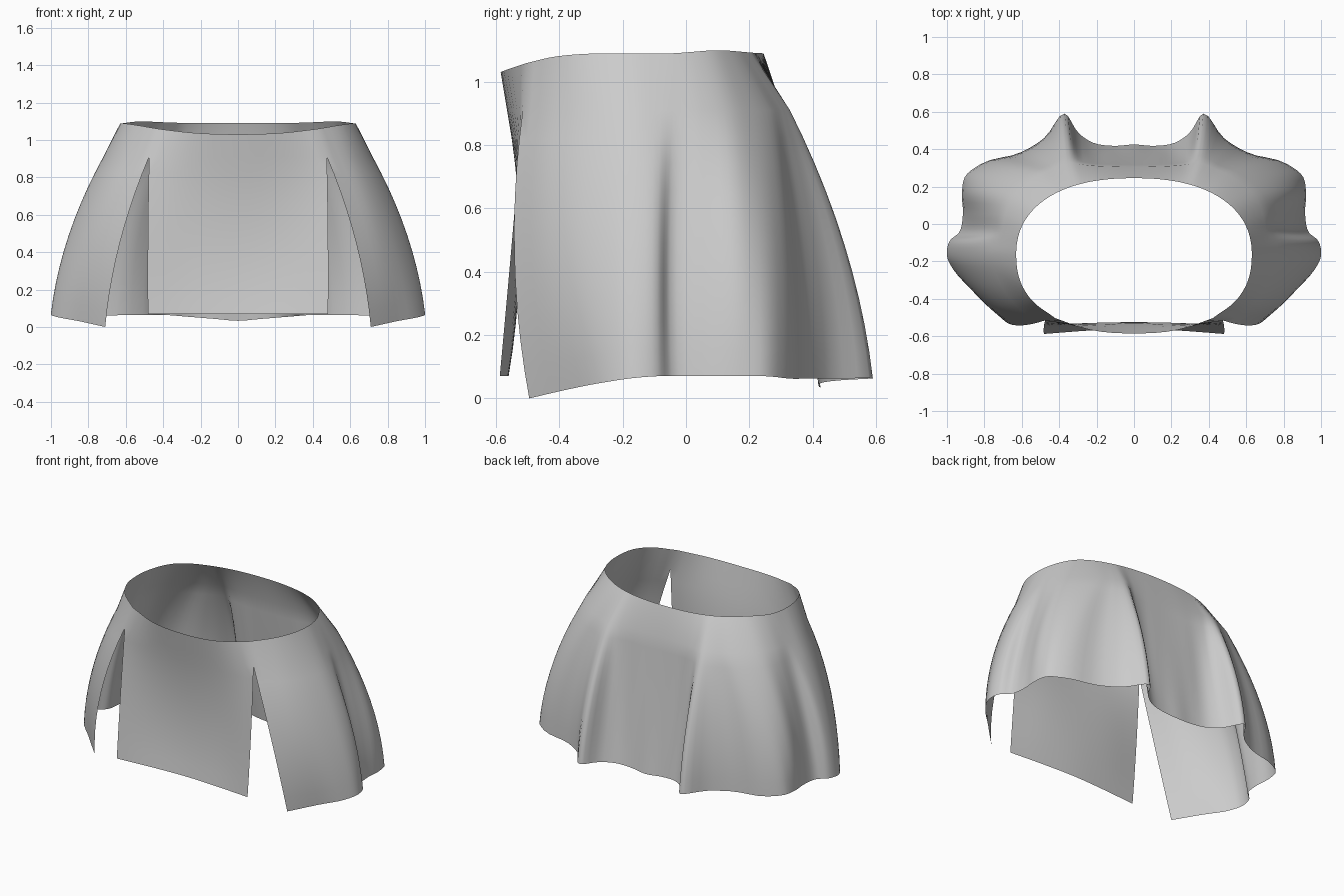
import bpy, bmesh, math
from mathutils import Vector

if "Cube" in bpy.data.objects:
    bpy.data.objects.remove(bpy.data.objects["Cube"])

YOKE = 0.91      # height where the front slits begin
ROWS = 10        # rows of faces from yoke to hem
SUB = 4          # steps between fold columns

# fold columns: waist angle (0 front, 180 back), then x,y at yoke, half drop, hem
FRONT = [
    (0, 0, -.565, 0, -.525, 0, -.56),
    (19, .25, -.55, .245, -.53, .245, -.57),
    (39, .475, -.515, .482, -.55, .482, -.588),
]
SIDE = [
    (39, .475, -.515, .63, -.542, .71, -.495),
    (59, .61, -.41, .765, -.43, .85, -.36),
    (73, .69, -.28, .87, -.275, .965, -.245),
    (90, .72, -.16, .905, -.17, 1.0, -.17),
    (99, .71, -.08, .895, -.09, .985, -.09),
    (106, .705, -.03, .845, -.05, .935, -.045),
    (115, .69, .05, .84, .055, .915, .05),
    (125, .65, .14, .845, .168, .92, .17),
    (134, .58, .21, .80, .248, .905, .25),
]
BACK = [
    (141, .50, .265, .71, .313, .82, .32),
    (147, .43, .297, .555, .36, .60, .385),
    (150, .40, .31, .46, .42, .48, .46),
    (154, .345, .328, .362, .50, .37, .59),
    (160, .28, .318, .29, .40, .295, .485),
    (164.5, .22, .312, .23, .37, .22, .435),
    (173, .11, .307, .12, .362, .11, .418),
    (180, 0, .305, 0, .362, 0, .425),
]


def waist_point(deg):
    """Slightly squared oval waistline that dips at the front."""
    s, c = math.sin(math.radians(deg)), math.cos(math.radians(deg))
    x = .63 * abs(s) ** .87 if deg < 180 else 0
    y = -.17 - math.copysign(.415 * abs(c) ** .87, c)
    z = 1.088 - .058 * max(0, (-y - .3) / .285) ** 2
    return Vector((x, y, z + .011 * math.exp(-((y - .1) / .1) ** 2)))


def hem_height(x, y, panel):
    if panel:
        return .07
    if y > .3:
        return .033 + .03 * min(x / .37, 1)
    return .07 - .07 * max(0, (-.1 - y) / .395) ** 1.4


def column(data, panel):
    """Waist point followed by a curved drop from yoke to hem."""
    a, x0, y0, x1, y1, x2, y2 = data
    top = Vector((x0, y0, YOKE))
    hem = Vector((x2, y2, hem_height(x2, y2, panel)))
    mid = Vector((x1, y1, (top.z + hem.z) / 2))
    pts = [waist_point(a)]
    for i in range(ROWS + 1):
        t = i / ROWS
        pts.append(top * (1 - t) * (1 - 2 * t) + mid * 4 * t * (1 - t) + hem * t * (2 * t - 1))
    return pts


def flip(p):
    return Vector((-p.x, p.y, p.z))


def smooth_row(p):
    """Smooth curve through one row, mirrored at the centre line."""
    first = flip(p[1]) if p[0].x < .001 else p[0] * 2 - p[1]
    last = flip(p[-2]) if p[-1].x < .001 else p[-1] * 2 - p[-2]
    q = [first] + p + [last]
    out = []
    for i in range(1, len(q) - 2):
        a, b, c, d = q[i - 1:i + 3]
        # tangents weighted by spacing so uneven folds stay clean
        l0, l1, l2 = [max((v - u).length, 1e-4) for u, v in ((a, b), (b, c), (c, d))]
        m0 = ((b - a) / l0 * l1 + (c - b) / l1 * l0) / (l0 + l1) * l1
        m1 = ((c - b) / l1 * l2 + (d - c) / l2 * l1) / (l1 + l2) * l1
        for k in range(SUB):
            t = k / SUB
            out.append(b * (2 * t**3 - 3 * t**2 + 1) + m0 * (t**3 - 2 * t**2 + t)
                       + c * (3 * t**2 - 2 * t**3) + m1 * (t**3 - t**2))
    return out + [p[-1]]


def add_cloth(bm, columns, panel):
    cols = [column(c, panel) for c in columns]
    grid = [[bm.verts.new(p) for p in smooth_row(list(row))] for row in zip(*cols)]
    for r0, r1 in zip(grid, grid[1:]):
        for i in range(len(r0) - 1):
            f = bm.faces.new((r0[i], r1[i], r1[i + 1], r0[i + 1]))
            f.smooth = True


# skirt: front panel and pleated sides and back, welded only above the slits
bm = bmesh.new()
add_cloth(bm, FRONT, True)
add_cloth(bm, SIDE + BACK, False)
bmesh.ops.remove_doubles(bm, verts=bm.verts, dist=.0005)
mesh = bpy.data.meshes.new("skirt")
bm.to_mesh(mesh)
bm.free()

cloth = bpy.data.materials.new("grey cloth")
cloth.diffuse_color = (.6, .6, .6, 1)
cloth.use_nodes = True
cloth.node_tree.nodes["Principled BSDF"].inputs["Base Color"].default_value = cloth.diffuse_color
mesh.materials.append(cloth)
skirt = bpy.data.objects.new("skirt", mesh)
bpy.context.collection.objects.link(skirt)
mirror = skirt.modifiers.new("mirror", 'MIRROR')
mirror.use_clip = True
mirror.merge_threshold = .001
